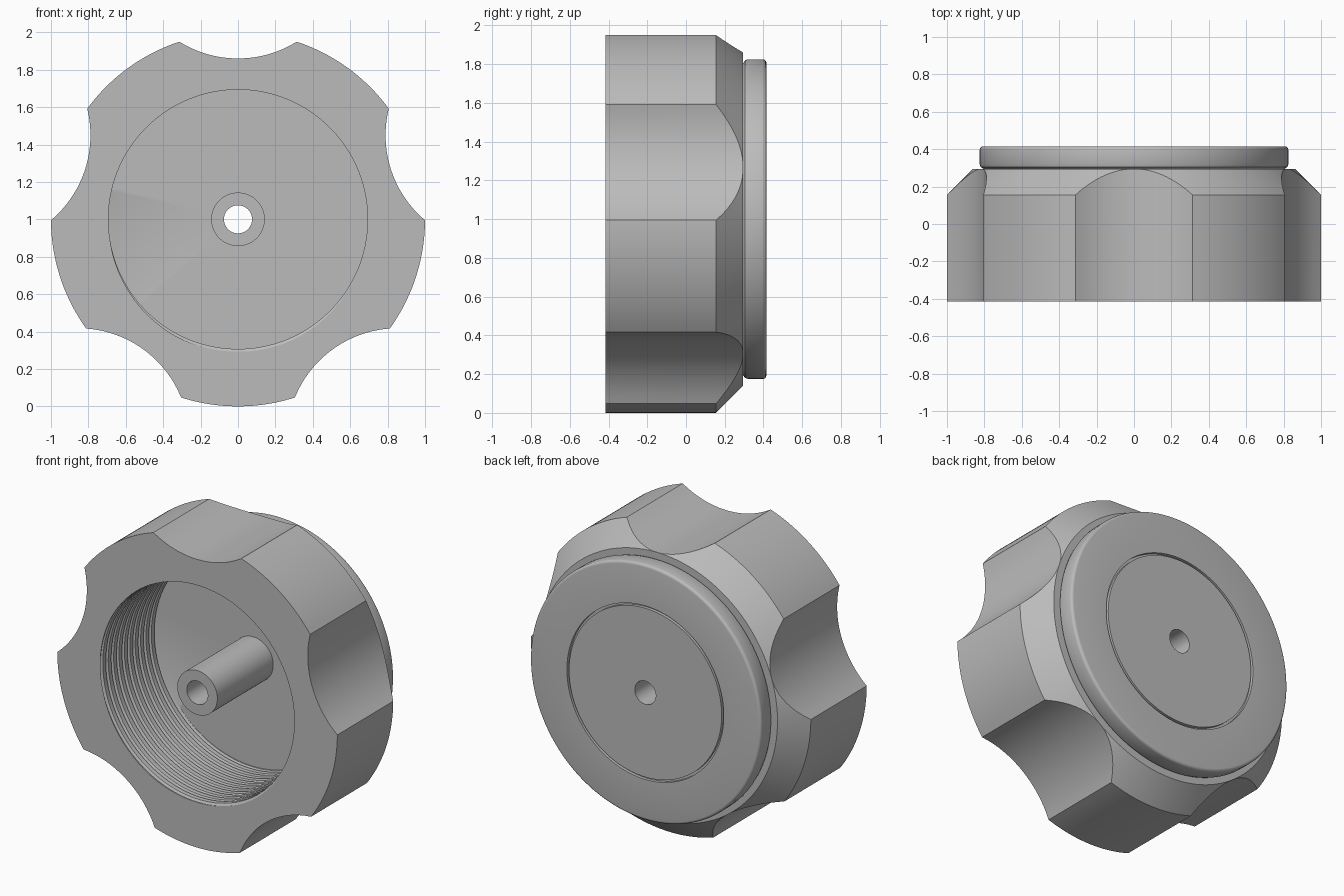
import bpy
import bmesh
from math import sin, cos, pi, sqrt, acos

cube = bpy.data.objects.get("Cube")
if cube:
    bpy.data.objects.remove(cube)

# Main dimensions
FRONT, FLOOR, BEVEL, SHOULDER, BACK = -0.415, 0.155, 0.155, 0.295, 0.415
LOBES, SCALLOP_DIST, SCALLOP_R = 5, 1.456, 0.596
POST_R, BORE_R = 0.143, 0.075
MINOR_R, THREAD_DEPTH, PITCH, PHASE = 0.693, 0.015, 0.055, 0.025
BREAKS = (0.0, 0.55, 0.7, 0.85)      # crest, flank, root, flank

grey = bpy.data.materials.new("plain_grey")
grey.use_nodes = True
colour = (0.5, 0.5, 0.5, 1)
grey.diffuse_color = colour
grey.node_tree.nodes["Principled BSDF"].inputs["Base Color"].default_value = colour

# Angles of every column, with columns exactly on the lobe corners
HALF = acos((1 + SCALLOP_DIST**2 - SCALLOP_R**2) / (2 * SCALLOP_DIST))
SECTOR, STEPS = 2 * pi / LOBES, 20
angles = []
for lobe in range(LOBES):
    start = pi / 2 + lobe * SECTOR
    angles += [start - HALF + 2 * HALF * i / STEPS for i in range(STEPS)]
    angles += [start + HALF + (SECTOR - 2 * HALF) * i / STEPS for i in range(STEPS)]
angles.append(angles[0] + 2 * pi)


def outline(a):
    """Grip radius: a unit circle with round scallops."""
    t = (a - pi / 2 + SECTOR / 2) % SECTOR - SECTOR / 2
    if abs(t) >= HALF:
        return 1.0
    side = SCALLOP_DIST * sin(t)
    return min(1.0, SCALLOP_DIST * cos(t) - sqrt(SCALLOP_R**2 - side**2))


def thread_radius(y, a):
    """Trapezoid groove that follows a helix."""
    p = ((y - FRONT) / PITCH + a / (2 * pi) + PHASE) % 1
    if p < BREAKS[1]:
        return MINOR_R
    if p < BREAKS[2]:
        return MINOR_R + THREAD_DEPTH * (p - BREAKS[1]) / (BREAKS[2] - BREAKS[1])
    if p < BREAKS[3]:
        return MINOR_R + THREAD_DEPTH
    return MINOR_R + THREAD_DEPTH * (1 - p) / (1 - BREAKS[3])


def thread_row(turn):
    def row(a):
        y = FRONT + PITCH * (turn - a / (2 * pi) - PHASE)
        y = min(max(y, FRONT), FLOOR)
        return thread_radius(y, a), y
    return row


def loft(name, rows):
    """Sweep rows about the y axis; a row is (radius, y) or a function of angle."""
    bm = bmesh.new()
    grid = []
    for row in rows:
        ring = []
        for a in angles:
            r, y = row(a) if callable(row) else row
            ring.append(bm.verts.new((r * cos(a), y, 1 + r * sin(a))))
        grid.append(ring)
    for low, high in zip(grid, grid[1:]):
        for i in range(len(angles) - 1):
            bm.faces.new((low[i], high[i], high[i + 1], low[i + 1]))
    bmesh.ops.remove_doubles(bm, verts=bm.verts, dist=0.00005)
    mesh = bpy.data.meshes.new(name)
    bm.to_mesh(mesh)
    bm.free()
    mesh.materials.append(grey)
    obj = bpy.data.objects.new(name, mesh)
    bpy.context.collection.objects.link(obj)
    bpy.ops.object.select_all(action='DESELECT')
    obj.select_set(True)
    bpy.context.view_layer.objects.active = obj
    bpy.ops.object.shade_smooth_by_angle(angle=pi / 6)
    return obj


# Scalloped grip: front rim, side wall, conical bevel and shoulder
loft("scalloped_grip", [
    lambda a: (thread_radius(FRONT, a), FRONT),
    lambda a: (outline(a), FRONT),
    lambda a: (outline(a), BEVEL + 1 - outline(a)),
    (1 - (SHOULDER - BEVEL), SHOULDER),
    (0.805, SHOULDER),
])

# Raised back collar with softened edges and a thin ring groove
fillet = 0.018
edge = [(0.825 - fillet * (1 - cos(t * pi / 8)), BACK - fillet * (1 - sin(t * pi / 8)))
        for t in range(5)]
loft("back_collar", [(0.805, SHOULDER), (0.82, 0.305), (0.825, 0.32)] + edge + [
    (0.56, BACK), (0.56, BACK - 0.02), (0.545, BACK - 0.02), (0.545, BACK),
    (BORE_R, BACK),
])

# Hollow centre post, bored right through
loft("centre_post", [(BORE_R, BACK), (BORE_R, FRONT), (POST_R, FRONT), (POST_R, FLOOR)])

# Socket: flat floor and helical internal thread
turns = int((FLOOR - FRONT) / PITCH) + 4
helix = [thread_row(n + b) for n in range(turns, -2, -1) for b in reversed(BREAKS)]
loft("threaded_socket", [(POST_R, FLOOR)] + helix)
